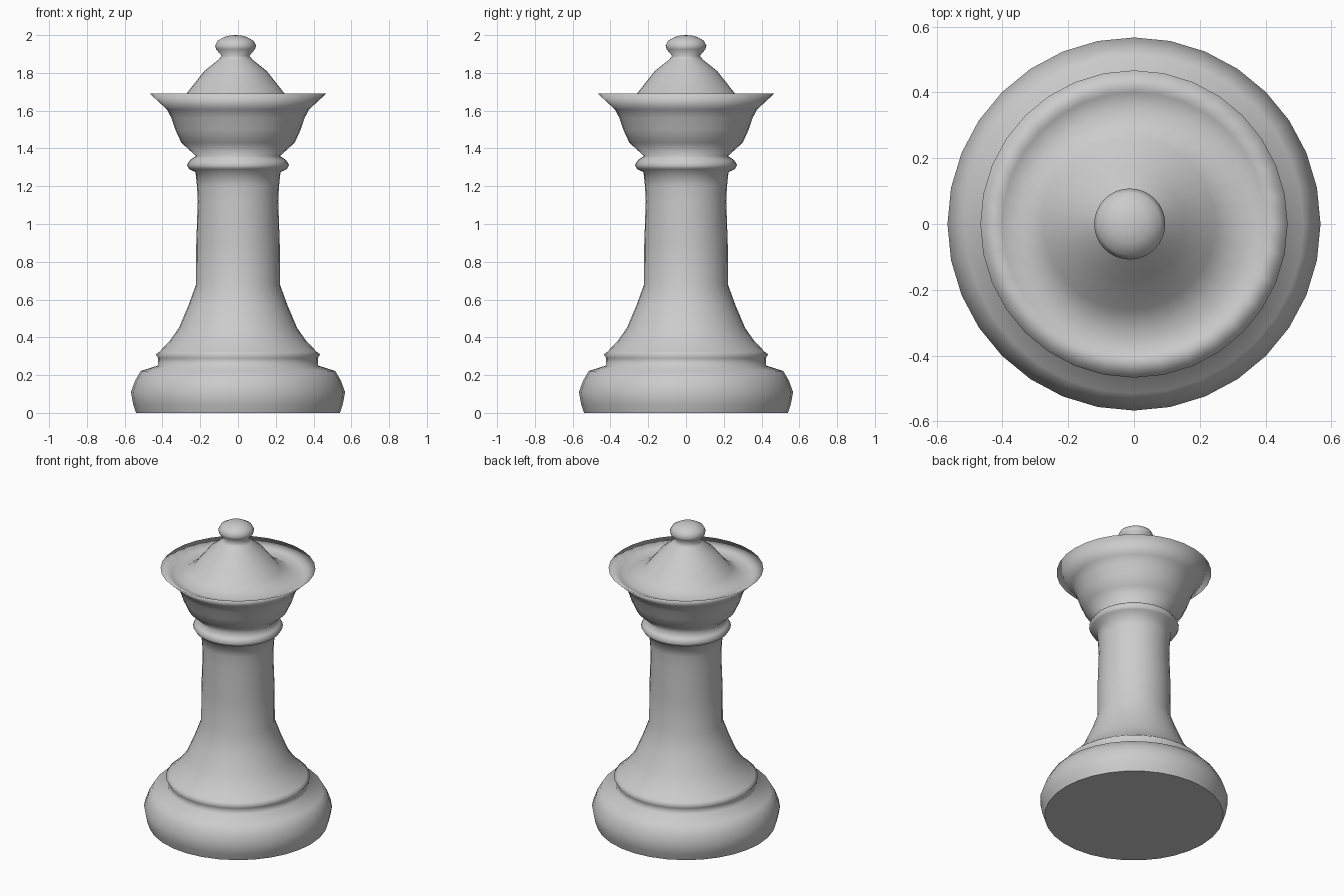
import bpy, bmesh
from math import cos, sin, pi

if "Cube" in bpy.data.objects:
    bpy.data.objects.remove(bpy.data.objects["Cube"])

SIDES = 32


def lathe(name, profile, sides=SIDES):
    """Revolve (radius, z, x offset) rings around z; cap the bottom, close the top."""
    bm = bmesh.new()
    rings = []
    for r, z, dx in profile:
        rings.append([bm.verts.new((dx + r * cos(2 * pi * i / sides),
                                    r * sin(2 * pi * i / sides), z))
                      for i in range(sides)])
    for a, b in zip(rings, rings[1:]):
        for i in range(sides):
            j = (i + 1) % sides
            bm.faces.new((a[i], a[j], b[j], b[i]))
    bm.faces.new(rings[0][::-1])
    tip = bm.verts.new((profile[-1][2], 0, 2.0))
    for i in range(sides):
        bm.faces.new((rings[-1][i], rings[-1][(i + 1) % sides], tip))
    for f in bm.faces:
        f.smooth = len(f.verts) < 5
    mesh = bpy.data.meshes.new(name)
    bm.to_mesh(mesh)
    bm.free()
    obj = bpy.data.objects.new(name, mesh)
    bpy.context.collection.objects.link(obj)
    return obj


# Weighted foot and its raised ring
base = [(0.54, 0.0), (0.555, 0.045), (0.567, 0.11), (0.545, 0.17), (0.515, 0.222),
        (0.425, 0.25), (0.423, 0.29), (0.435, 0.31), (0.415, 0.325)]
# Flared stem
stem = [(0.36, 0.383), (0.313, 0.45), (0.262, 0.57), (0.222, 0.68),
        (0.221, 0.90), (0.213, 1.12), (0.217, 1.20), (0.225, 1.275)]
# Collar below the crown
collar = [(0.258, 1.29), (0.271, 1.312), (0.255, 1.338), (0.222, 1.36)]
# Crown cup, rim and inner valley
crown = [(0.30, 1.43), (0.332, 1.50), (0.352, 1.56), (0.375, 1.605),
         (0.467, 1.69), (0.40, 1.655), (0.345, 1.64)]
# Dome and finial knob, slightly off axis
top = [(0.26, 1.69), (0.165, 1.81), (0.09, 1.87), (0.073, 1.89), (0.103, 1.925),
       (0.108, 1.945), (0.095, 1.97), (0.06, 1.99), (0.03, 1.998)]

profile = [(r, z, 0.0) for r, z in base + stem + collar + crown]
profile += [(r, z, -0.013) for r, z in top]
lathe("chess_piece_body", profile)
